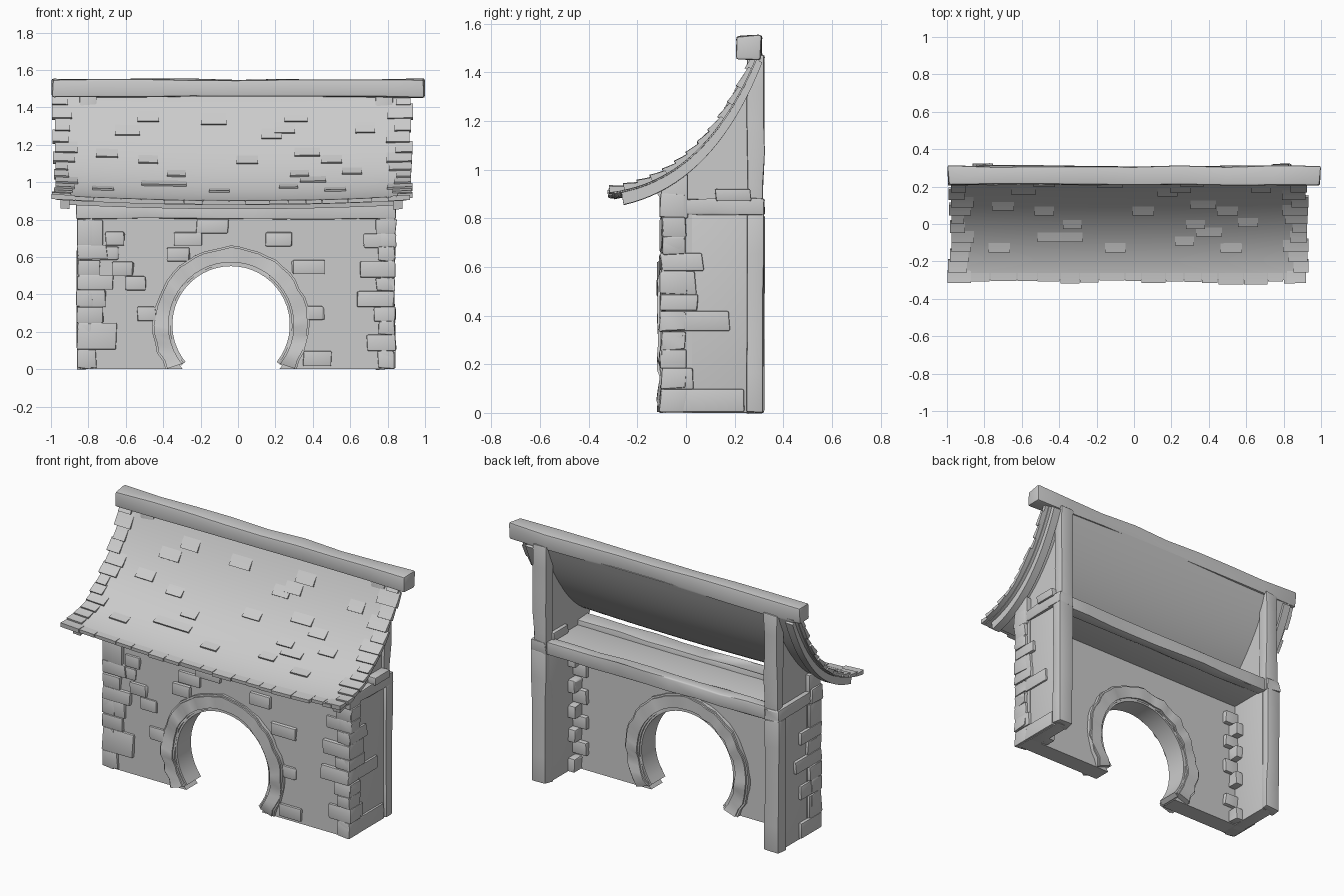
import bpy, bmesh, math, random
from mathutils import Vector

random.seed(4)
if "Cube" in bpy.data.objects:
    bpy.data.objects.remove(bpy.data.objects["Cube"])

stone = bpy.data.materials.new("grey stone")
stone.use_nodes = True
GREY = (0.6, 0.6, 0.6, 1)
stone.diffuse_color = GREY
stone.node_tree.nodes["Principled BSDF"].inputs["Base Color"].default_value = GREY
parts = []
CX = -0.01  # middle of the walls


def finish(name, bm):
    bmesh.ops.recalc_face_normals(bm, faces=bm.faces)
    mesh = bpy.data.meshes.new(name)
    bm.to_mesh(mesh)
    bm.free()
    mesh.materials.append(stone)
    obj = bpy.data.objects.new(name, mesh)
    bpy.context.collection.objects.link(obj)
    parts.append(obj)


def add_box(bm, x, y, z, jitter=0.005, bevel=0.008, cuts=0):
    """Worn block between the x, y and z ranges, cut along its longest side."""
    tmp = bmesh.new()
    bmesh.ops.create_cube(tmp, size=1)
    ranges = [sorted(r) for r in (x, y, z)]
    size = Vector([b - a for a, b in ranges])
    mid = Vector([(a + b) / 2 for a, b in ranges])
    for v in tmp.verts:
        v.co = mid + v.co * size
    edges = list(tmp.edges)
    bmesh.ops.bevel(tmp, geom=edges, offset=bevel, segments=2, profile=0.6, affect='EDGES')
    axis = max(range(3), key=lambda i: size[i])
    normal = Vector([float(i == axis) for i in range(3)])
    for i in range(cuts):
        at = mid + normal * size[axis] * ((i + 1) / (cuts + 1) - 0.5)
        bmesh.ops.bisect_plane(tmp, geom=tmp.verts[:] + tmp.edges[:] + tmp.faces[:],
                               plane_co=at, plane_no=normal)
    # move each corner cluster as one, so blocks stay solid
    shifts = {}
    for v in tmp.verts:
        rel = v.co - mid
        key = tuple(round(rel[i] / size[i] * (cuts + 1)) if i == axis else rel[i] > 0
                    for i in range(3))
        if key not in shifts:
            shifts[key] = Vector([random.uniform(-jitter, jitter) for _ in range(3)])
        v.co += shifts[key]
    mesh = bpy.data.meshes.new("block")
    tmp.to_mesh(mesh)
    tmp.free()
    bm.from_mesh(mesh)
    bpy.data.meshes.remove(mesh)


def box(name, x, y, z, **kw):
    bm = bmesh.new()
    add_box(bm, x, y, z, **kw)
    finish(name, bm)


def prism(name, outline, place, depth):
    """Flat outline, placed in space and pushed along depth."""
    bm = bmesh.new()
    face = bm.faces.new([bm.verts.new(place(*p)) for p in outline])
    new = bmesh.ops.extrude_face_region(bm, geom=[face])["geom"]
    bmesh.ops.translate(bm, vec=depth, verts=[g for g in new if isinstance(g, bmesh.types.BMVert)])
    finish(name, bm)


# Curved roof surface: t runs from ridge to eave, lift is height above it
TOP, BEND, EAVE = Vector((0.285, 1.49)), Vector((0.075, 0.965)), Vector((-0.315, 0.925))


def roof(x, t, lift=0.0):
    p = TOP * (1 - t) ** 2 + BEND * 2 * t * (1 - t) + EAVE * t * t
    d = ((BEND - TOP) * (1 - t) + (EAVE - BEND) * t).normalized()
    p += Vector((d.y, -d.x)) * lift
    return Vector((x, p.x, p.y - 0.03 * t * (1 - x * x)))


def t_at(height):
    return min((i / 200 for i in range(201)), key=lambda t: abs(roof(0.5, t).z - height))


def add_sheet(bm, x, t, low, high, nx, nt):
    """Curved slab; low and high are lifts, given at its upper and lower end."""
    grid = {}
    for k, (a, b) in enumerate((low, high)):
        for i in range(nx + 1):
            for j in range(nt + 1):
                f = j / nt
                grid[k, i, j] = bm.verts.new(roof(x[0] + (x[1] - x[0]) * i / nx,
                                                  t[0] + (t[1] - t[0]) * f, a + (b - a) * f))

    def quad(*keys):
        bm.faces.new([grid[key] for key in keys])
    for i in range(nx):
        for j in range(nt):
            for k in (0, 1):
                quad((k, i, j), (k, i + 1, j), (k, i + 1, j + 1), (k, i, j + 1))
        for j in (0, nt):
            quad((0, i, j), (0, i + 1, j), (1, i + 1, j), (1, i, j))
    for j in range(nt):
        for i in (0, nx):
            quad((0, i, j), (0, i, j + 1), (1, i, j + 1), (1, i, j))


def sheet(name, *args):
    bm = bmesh.new()
    add_sheet(bm, *args)
    finish(name, bm)


sheet("roof_cover", (-0.97, 0.9), (0, 0.98), (-0.02, -0.02), (0, 0), 16, 20)
sheet("roof_deck", (-0.95, 0.88), (0.01, 0.93), (-0.03, -0.05), (-0.02, -0.02), 16, 20)
for label, x in (("right", -0.95), ("left", 0.83)):
    sheet(label + "_barge_board", (x, x + 0.05), (0.03, 0.94), (-0.045, -0.07), (-0.02, -0.02), 1, 20)

# Shingles: rows up both ends, a row along the eave and a loose scatter
bm = bmesh.new()
ROWS = 13
for i in range(ROWS):
    t0, t1 = max(0, i / ROWS - 0.01), (i + 1) / ROWS
    for edge, inward in ((-0.985, 1), (0.925, -1)):
        outer = edge + random.uniform(-0.012, 0.012)
        inner = edge + inward * random.uniform(0.07, 0.14)
        add_sheet(bm, (outer, inner), (t0, t1), (-0.015, -0.015), (0, 0.012), 1, 3)
x = -0.88
while x < 0.82:
    w = random.uniform(0.08, 0.14)
    add_sheet(bm, (x, min(x + w, 0.86)), (0.93, random.uniform(0.98, 1.01)),
              (-0.015, -0.015), (0.001, 0.006), 1, 2)
    x += w + 0.004
SCATTER = ((-0.48, 1.32), (-0.13, 1.31), (0.31, 1.32), (-0.59, 1.25), (0.25, 1.26), (0.18, 1.23),
           (-0.7, 1.13), (-0.48, 1.1), (0.05, 1.1), (0.37, 1.14), (0.5, 1.1), (-0.33, 1.03),
           (0.33, 1.03), (0.61, 1.04), (-0.45, 0.98), (-0.72, 0.95), (-0.33, 0.98), (0.27, 0.97),
           (0.4, 1.0), (0.52, 0.95), (-0.1, 0.95), (0.68, 1.26))
for x, z in SCATTER:
    t, w = t_at(z), random.uniform(0.05, 0.07)
    add_sheet(bm, (x - w, x + w), (t - 0.08, t), (-0.01, -0.01), (-0.002, 0.011), 1, 2)
finish("shingles", bm)
box("ridge_beam", (-0.995, 0.995), (0.21, 0.31), (1.455, 1.55), cuts=7, bevel=0.012)

# Front wall with a horseshoe opening
AX, AZ = -0.037, 0.237


def arc(radius, start, steps=36):
    for i in range(steps + 1):
        a = math.radians(180 - start + (2 * start - 180) * i / steps)
        yield AX + radius * math.cos(a), AZ + radius * math.sin(a)


R_WALL = 0.35
low = math.degrees(math.asin(-AZ / R_WALL))
outline = [(-0.845, 0), *arc(R_WALL, low), (0.825, 0), (0.825, 0.84), (-0.845, 0.84)]
prism("front_wall", outline, lambda x, z: (x, -0.085, z), (0, 0.11, 0))


def arch(name, r_in, r_out, y0, y1, start_in, start_out, wobble, bevel):
    bm = bmesh.new()
    rings = []
    for (xi, zi), (xo, zo) in zip(arc(r_in, start_in), arc(r_out, start_out)):
        k, dy = random.uniform(-wobble, wobble), random.uniform(-wobble, wobble) * 0.5
        xo, zo = xo + (xo - AX) * k, max(0.0, zo + (zo - AZ) * k)
        rings.append([bm.verts.new(p) for p in ((xi, y0 + dy, zi), (xo, y0 + dy, zo),
                                                (xo, y1 - dy, zo), (xi, y1 - dy, zi))])
    for a, b in zip(rings, rings[1:]):
        for i in range(4):
            bm.faces.new((a[i - 1], a[i], b[i], b[i - 1]))
    bm.faces.new(rings[0])
    bm.faces.new(rings[-1])
    long_edges = [e for a, b in zip(rings, rings[1:]) for i in range(4)
                  for e in a[i].link_edges if e.other_vert(a[i]) == b[i]]
    if bevel:
        bmesh.ops.bevel(bm, geom=long_edges, offset=bevel, segments=2, affect='EDGES')
    finish(name, bm)


arch("arch_stones", 0.325, 0.418, -0.112, 0.055, -39, -34.5, 0.018, 0.01)
arch("arch_lining", 0.314, 0.345, -0.095, 0.04, -39, -39, 0, 0)

# Bricks standing proud of the front wall: left edge, bottom, width
BRICKS = ((-0.71, 0.66, 0.1), (-0.74, 0.58, 0.1), (-0.67, 0.5, 0.11), (-0.6, 0.42, 0.11),
          (-0.54, 0.26, 0.1), (-0.22, 0.73, 0.17), (-0.34, 0.66, 0.15), (-0.38, 0.58, 0.12),
          (0.15, 0.66, 0.14), (0.29, 0.51, 0.17), (0.35, 0.26, 0.11), (0.35, 0.02, 0.15))
bm = bmesh.new()
for x, z, w in BRICKS:
    add_box(bm, (x, x + w), (-0.1, -0.06), (z, z + 0.073))
finish("wall_bricks", bm)

# Sides: wall, gable, posts and corner stones (height, run along front, run along side)
QUOINS = {
    "right": ((0.1, 0.1, 0.2), (0.14, 0.21, 0.12), (0.09, 0.14, 0.2), (0.09, 0.15, 0.12),
              (0.08, 0.19, 0.25), (0.08, 0.12, 0.13), (0.08, 0.16, 0.2), (0.14, 0.14, 0.11)),
    "left": ((0.095, 0.09, 0.34), (0.085, 0.15, 0.13), (0.075, 0.09, 0.1), (0.075, 0.11, 0.09),
             (0.085, 0.2, 0.28), (0.07, 0.1, 0.15), (0.09, 0.19, 0.14), (0.075, 0.09, 0.17),
             (0.07, 0.17, 0.09), (0.08, 0.1, 0.1))}
under = [roof(1, 0.05 + 0.73 * i / 14, -0.04).yz for i in range(15)]
gable = [(0.28, 0.85), (0.28, under[0].y), *under, (-0.085, 0.85)]
for label, s in (("right", -1), ("left", 1)):
    def side(a, b, s=s):
        return CX + s * a, CX + s * b
    box(label + "_side_wall", side(0.75, 0.832), (-0.08, 0.28), (0, 0.85), jitter=0, bevel=0.004)
    prism(label + "_gable", gable, lambda y, z: (CX + s * 0.755, y, z), (s * 0.06, 0, 0))
    box(label + "_lower_post", side(0.75, 0.85), (0.25, 0.32), (0, 0.815), cuts=4)
    box(label + "_upper_post", side(0.745, 0.835), (0.25, 0.32), (0.8, 1.47), cuts=4)
    box(label + "_side_beam", side(0.75, 0.85), (0, 0.322), (0.812, 0.88), cuts=2)
    box(label + "_beam_end", side(0.76, 0.845), (-0.1, 0.005), (0.8, 0.98))
    bm = bmesh.new()
    z = 0.004
    for row, (h, run, depth) in enumerate(QUOINS[label]):
        e = random.uniform(-0.005, 0.005)
        add_box(bm, side(0.85 + e, 0.85 - run), (-0.103 + e, 0.0), (z, z + h))
        add_box(bm, side(0.85 + e, 0.77), (-0.1 + e, depth - 0.1), (z, z + h))
        # ends that show inside the corner
        if row % 2:
            add_box(bm, side(0.8, 0.66), (0.0, 0.05), (z, z + 0.08))
        else:
            add_box(bm, side(0.8, 0.705), (0.0, 0.095), (z, z + 0.08))
        z += h
    finish(label + "_corner_stones", bm)
box("post_collar", (0.72, 0.855), (0.12, 0.265), (0.87, 0.925))

# Loft floor with front and back beams
box("loft_floor", (-0.8, 0.78), (-0.06, 0.28), (0.81, 0.868), jitter=0, bevel=0.004)
box("front_beam", (-0.865, 0.84), (-0.105, 0.0), (0.805, 0.9), cuts=8)
box("back_beam", (-0.8, 0.78), (0.235, 0.305), (0.8, 0.878), cuts=8)

bpy.ops.object.select_all(action='DESELECT')
for obj in parts:
    obj.select_set(True)
bpy.context.view_layer.objects.active = parts[0]
bpy.ops.object.shade_smooth_by_angle(angle=math.radians(35))
